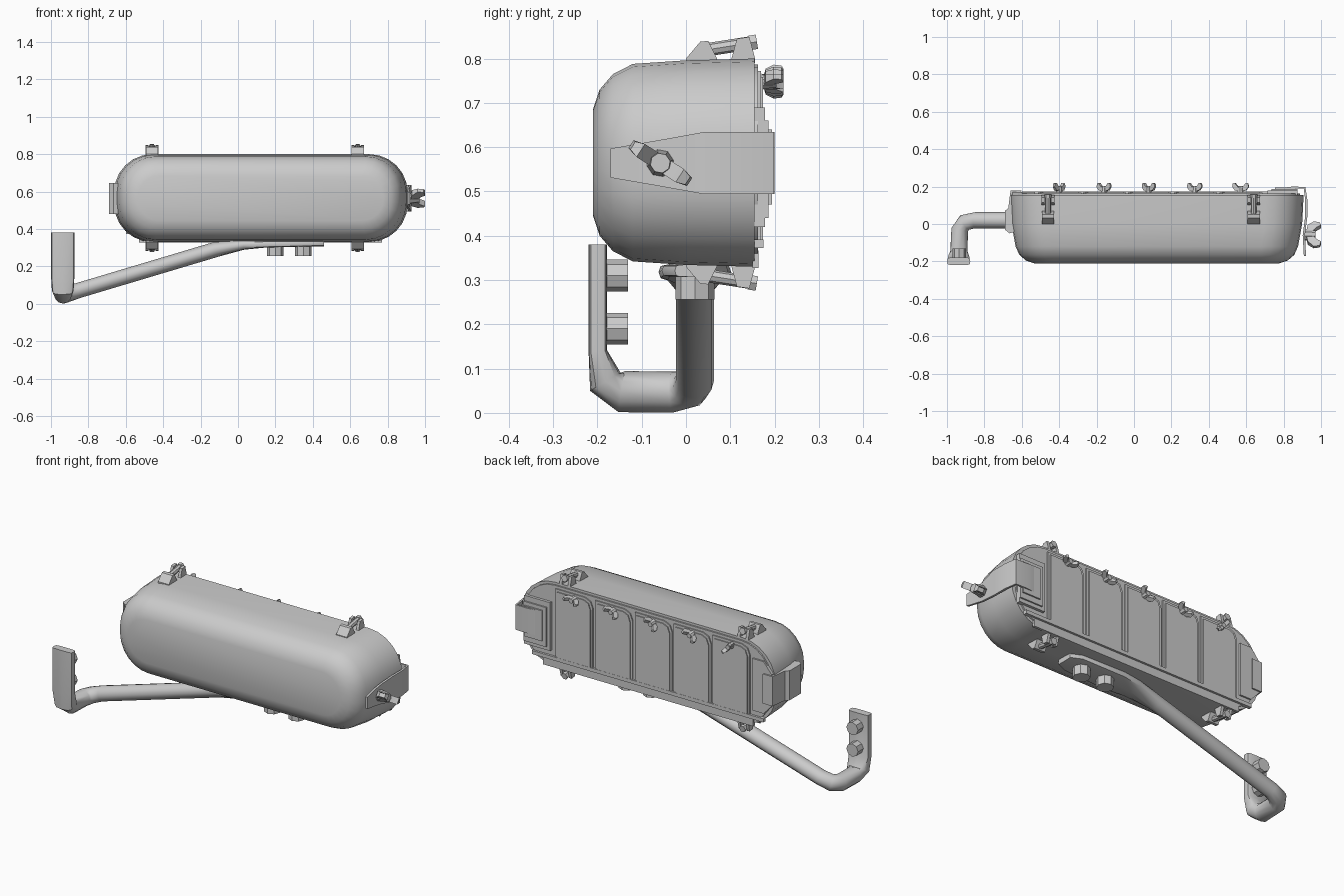
import bpy, bmesh, math
from mathutils import Vector, Matrix

if "Cube" in bpy.data.objects:
    bpy.data.objects.remove(bpy.data.objects["Cube"])

def finish(name, bm, angle=35):
    bmesh.ops.recalc_face_normals(bm, faces=bm.faces)
    me = bpy.data.meshes.new(name)
    bm.to_mesh(me)
    bm.free()
    ob = bpy.data.objects.new(name, me)
    bpy.context.collection.objects.link(ob)
    bpy.ops.object.select_all(action='DESELECT')
    ob.select_set(True)
    bpy.context.view_layer.objects.active = ob
    bpy.ops.object.shade_smooth_by_angle(angle=math.radians(angle))
    return ob

def loft(name, rings, angle=35):
    bm = bmesh.new()
    vs = [[bm.verts.new(p) for p in r] for r in rings]
    n = len(vs[0])
    for a, b in zip(vs, vs[1:]):
        for i in range(n):
            bm.faces.new((a[i], a[(i + 1) % n], b[(i + 1) % n], b[i]))
    bm.faces.new(vs[0])
    bm.faces.new(vs[-1])
    return finish(name, bm, angle)

def prism(name, pts, axis, lo, hi):
    """Extrude a 2D outline along an axis; the 2D pair is the other two axes in order."""
    def put(p, t):
        q = list(p)
        q.insert('xyz'.index(axis), t)
        return q
    return loft(name, [[put(p, lo) for p in pts], [put(p, hi) for p in pts]], 30)

def box(name, x0, x1, y0, y1, z0, z1):
    return prism(name, [(x0, z0), (x1, z0), (x1, z1), (x0, z1)], 'y', y0, y1)

def cyl(name, a, b, r, sides=6):
    a, b = Vector(a), Vector(b)
    q = Vector((0, 0, 1)).rotation_difference(b - a)
    ring = [q @ Vector((r * math.cos(2 * math.pi * i / sides),
                        r * math.sin(2 * math.pi * i / sides), 0)) for i in range(sides)]
    return loft(name, [[a + v for v in ring], [b + v for v in ring]], 40)

CX, CZ = 0.122, 0.565

def outline(hw, hh, r, n=6):
    pts = []
    for k, (sx, sz) in enumerate([(1, 1), (-1, 1), (-1, -1), (1, -1)]):
        for i in range(n + 1):
            t = math.pi / 2 * (k + i / n)
            pts.append((CX + sx * (hw - r) + r * math.cos(t), CZ + sz * (hh - r) + r * math.sin(t)))
    return pts

# Deep rounded housing
rings = []
for y, dx, dz in [(.155, 0, 0), (.0, .008, .004), (-.12, .03, .012), (-.165, .05, .035),
                  (-.195, .085, .07), (-.21, .13, .115)]:
    rings.append([(x, y, z) for x, z in outline(.785 - dx, .235 - dz, .205 - .8 * dz)])
loft('housing', rings, 40)

# Back lid, overlapping raised panels and lower ledges
prism('back_lid', outline(.765, .222, .19), 'y', .15, .163)
nuts = [-.40, -.16, .08, .325, .57]
for i, x in enumerate(nuts):
    a, b = x - .112, x + .118
    prism(f'lid_panel_{i}', [(a, .385), (b, .385), (b, .772), (a + .05, .772),
                             (a + .015, .757), (a, .72)], 'y', .16, .169)
    prism(f'lid_inner_panel_{i}', [(a + .012, .385), (b - .014, .385), (b - .014, .758), (a + .055, .758),
                                   (a + .025, .745), (a + .012, .71)], 'y', .165, .174)
box('lower_ledge', -.53, .77, .15, .164, .327, .367)
box('upper_ledge', -.60, .83, .155, .175, .372, .392)

# Stepped frame under the end strap, plates at the hinge end
box('frame_outer', .715, .875, .155, .178, .42, .69)
box('frame_middle', .735, .875, .17, .186, .44, .66)
box('frame_inner', .755, .865, .18, .194, .47, .64)
prism('hinge_plate', [(-.53, .42), (-.53, .71), (-.60, .71), (-.65, .65), (-.655, .48), (-.60, .42)],
      'y', .15, .172)
prism('hinge_wrap', [(-.60, .18), (-.66, .18), (-.672, .085), (-.69, .07), (-.69, -.03),
                     (-.665, -.05), (-.63, -.04), (-.63, .1)], 'z', .48, .645)

# End strap: hooks over the lid, narrows toward the front
def strap_ring(x, y, nx, ny, hz):
    t, z = .006, CZ - .001
    return [(x - nx * t, y - ny * t, z - hz), (x + nx * t, y + ny * t, z - hz),
            (x + nx * t, y + ny * t, z + hz), (x - nx * t, y - ny * t, z + hz)]
loft('end_strap', [strap_ring(*p) for p in [
    (.79, .187, 0, 1, .07), (.845, .194, 0, 1, .07), (.912, .194, .7, .7, .07), (.921, .13, 1, 0, .07),
    (.921, .04, 1, 0, .07), (.908, -.06, 1, 0, .052), (.914, -.17, 1, 0, .033)]], 30)

# Wing nuts: butterfly outline (u across, n outward) with a round hub
def wing_nut(name, origin, out, angle, s):
    pts = [(-.012, .006), (-.030, .010), (-.045, .028), (-.042, .046), (-.030, .050), (-.022, .038),
           (-.010, .026)]
    pts = pts + [(-u, n) for u, n in reversed(pts)]
    bm = bmesh.new()
    rows = [[bm.verts.new((u, v * (1 if abs(u) < .035 else .6), n)) for u, n in pts] for v in (-.010, .010)]
    n = len(pts)
    for i in range(n):
        bm.faces.new((rows[0][i], rows[0][(i + 1) % n], rows[1][(i + 1) % n], rows[1][i]))
    for r in rows:
        bm.faces.new(r)
    bmesh.ops.create_cone(bm, cap_ends=True, segments=8, radius1=.018, radius2=.013, depth=.034,
                          matrix=Matrix.Translation((0, 0, .017)))
    rot = Vector((0, 0, 1)).rotation_difference(Vector(out)).to_matrix().to_4x4()
    m = Matrix.Translation(origin) @ Matrix.Rotation(angle, 4, Vector(out)) @ rot @ Matrix.Scale(s, 4)
    bmesh.ops.transform(bm, matrix=m, verts=bm.verts)
    finish(name, bm, 30)

for i, (x, a) in enumerate(zip(nuts, [50, -35, -40, -30, -15])):
    wing_nut(f'lid_wing_nut_{i}', (x, .17, .748), (0, 1, 0), math.radians(a), 1)
# rotate the strap nut so its wings run down toward the back
for_angle = math.atan2(-.09, .14)
wing_nut('strap_wing_nut', (.912, -.058, .564), (1, 0, 0), math.pi / 2 + for_angle, 1.75)

# Swing-bolt latches, two on top and two mirrored below
for side, s in (('top', 1), ('bottom', -1)):
    for k, x in enumerate((-.46, .64)):
        def Z(z): return CZ + s * (z - CZ)
        n = f'{side}_latch_{k}'
        prism(n + '_base', [(y, Z(z)) for y, z in [(.0, .79), (.0, .80), (.032, .838), (.05, .84),
                            (.07, .80), (.07, .79)]], 'x', x - .033, x + .033)
        for j, d in enumerate((-.026, .026)):
            prism(f'{n}_lug_{j}', [(y, Z(z)) for y, z in [(.10, .79), (.115, .845), (.143, .849), (.156, .80),
                                   (.156, .79)]], 'x', x + d - .008, x + d + .008)
        cyl(n + '_bolt', (x, .035, Z(.818)), (x, .15, Z(.836)), .015, 8)
        cyl(n + '_nut', (x, .142, Z(.835)), (x, .16, Z(.838)), .019, 6)

# Mounting arm: flat pad under the housing, round tube, flat upright end
arm = [  # centre, side direction, half width, half height, squareness exponent
    ((.46, .02, .321), (0, 1, 0), .045, .014, .4),
    ((.40, .02, .321), (0, 1, 0), .075, .014, .4),
    ((.14, .02, .318), (0, 1, 0), .082, .018, .4),
    ((.03, .02, .315), (0, 1, 0), .068, .026, .7),
    ((-.12, .02, .290), (0, 1, 0), .043, .041, 1),
    ((-.85, .02, .072), (0, 1, 0), .043, .041, 1),
    ((-.905, .008, .054), (-.4, .9, 0), .045, .043, 1),
    ((-.932, -.03, .047), (-.9, .4, 0), .045, .046, 1),
    ((-.936, -.145, .048), (-1, 0, 0), .046, .047, 1),
    ((-.937, -.182, .07), (-1, 0, 0), .058, .040, .7),
    ((-.937, -.199, .14), (-1, 0, 0), .062, .021, .4),
    ((-.937, -.199, .38), (-1, 0, 0), .062, .021, .4)]
ctr = [Vector(a[0]) for a in arm]
rings = []
for i, (c, side, w, h, e) in enumerate(arm):
    tan = (ctr[min(i + 1, len(arm) - 1)] - ctr[max(i - 1, 0)]).normalized()
    sd = Vector(side)
    sd = (sd - tan * sd.dot(tan)).normalized()
    up = tan.cross(sd)
    f = lambda v: math.copysign(abs(v) ** e, v) if abs(v) > 1e-6 else 0
    rings.append([ctr[i] + sd * w * f(math.cos(t)) + up * h * f(math.sin(t))
                  for t in (2 * math.pi * j / 12 for j in range(12))])
loft('mounting_arm', rings, 40)

# Bolts on the pad and on the upright end
for i, x in enumerate((.20, .35)):
    cyl(f'pad_bolt_{i}', (x, .02, .32), (x, .02, .256), .044, 8)
for i, z in enumerate((.19, .31)):
    cyl(f'upright_bolt_{i}', (-.935, -.2, z), (-.935, -.131, z), .036, 8)
